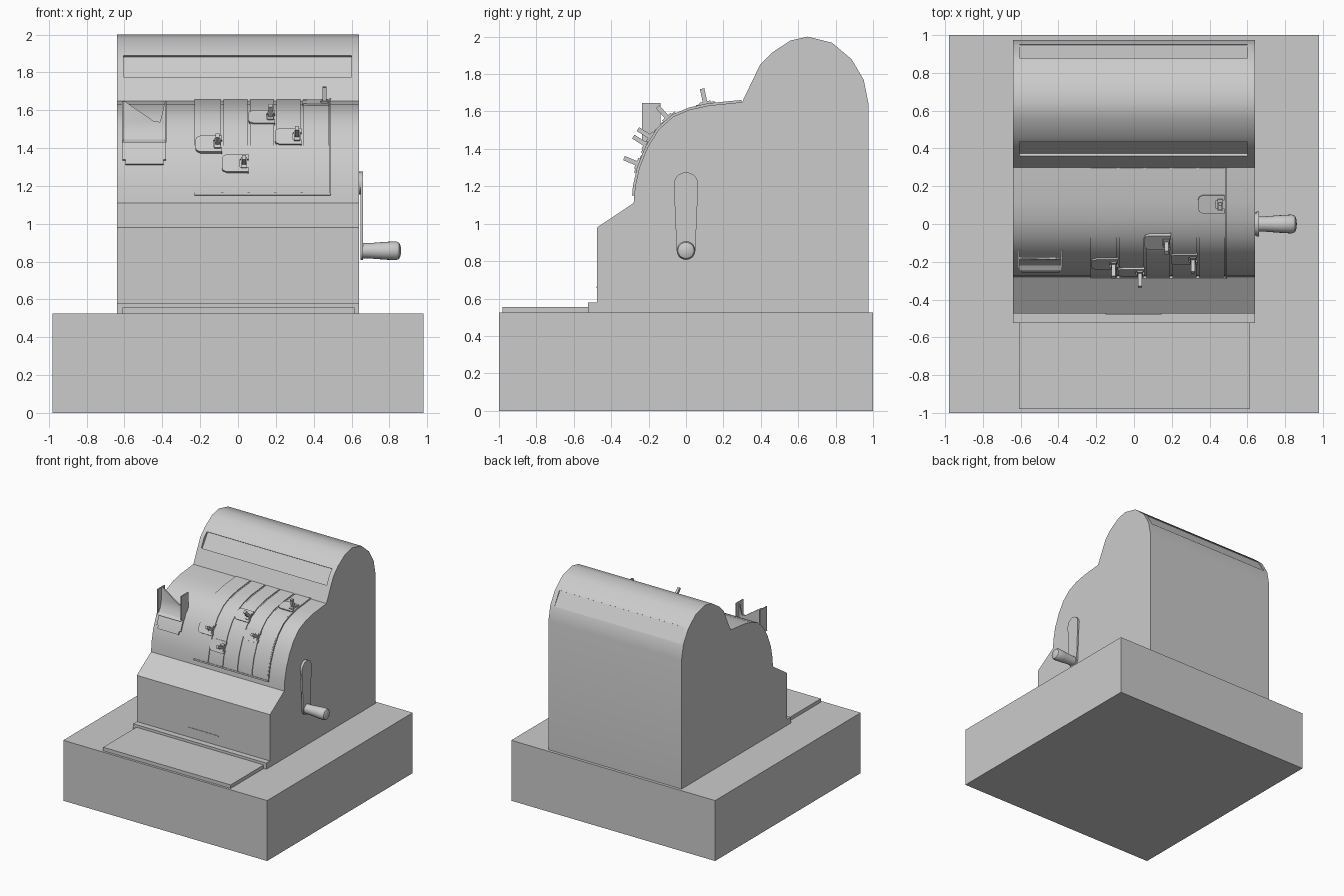
import bpy, bmesh, math
from mathutils import Vector

if "Cube" in bpy.data.objects:
    bpy.data.objects.remove(bpy.data.objects["Cube"])


def prism(name, pts, a, b, axis='x', smooth=False):
    """Extrude a closed outline: (y,z) along x, or (x,z) along y."""
    bm = bmesh.new()
    def P(p, t):
        return (t, p[0], p[1]) if axis == 'x' else (p[0], t, p[1])
    f = bm.faces.new([bm.verts.new(P(p, a)) for p in pts])
    r = bmesh.ops.extrude_face_region(bm, geom=[f])
    vs = [v for v in r['geom'] if isinstance(v, bmesh.types.BMVert)]
    bmesh.ops.translate(bm, verts=vs, vec=(b - a, 0, 0) if axis == 'x' else (0, b - a, 0))
    return finish(name, bm, smooth)


def finish(name, bm, smooth=False):
    bmesh.ops.recalc_face_normals(bm, faces=bm.faces)
    me = bpy.data.meshes.new(name)
    bm.to_mesh(me)
    bm.free()
    ob = bpy.data.objects.new(name, me)
    bpy.context.collection.objects.link(ob)
    if smooth:
        bpy.ops.object.select_all(action='DESELECT')
        bpy.context.view_layer.objects.active = ob
        ob.select_set(True)
        bpy.ops.object.shade_smooth_by_angle(angle=math.radians(30))
    return ob


def box(name, x0, x1, y0, y1, z0, z1):
    return prism(name, [(y0, z0), (y1, z0), (y1, z1), (y0, z1)], x0, x1)


def cut(ob, cutter):
    m = ob.modifiers.new('cut', 'BOOLEAN')
    m.operation, m.object, m.solver = 'DIFFERENCE', cutter, 'EXACT'
    cutter.hide_render = True
    cutter.hide_set(True)


# Curved key panel, listed bottom to top as (y, z)
ARC = [Vector(p) for p in [(-.28, 1.11), (-.272, 1.2), (-.25, 1.3), (-.205, 1.41), (-.145, 1.505),
                           (-.07, 1.572), (.02, 1.61), (.12, 1.632), (.30, 1.65)]]
LEN = [0]
for p, q in zip(ARC, ARC[1:]):
    LEN.append(LEN[-1] + (q - p).length)


def on_arc(s):
    """Point, tangent and outward normal at arc length s."""
    i = max(k for k in range(len(ARC) - 1) if LEN[k] <= s or k == 0)
    t = (ARC[i + 1] - ARC[i]).normalized()
    return ARC[i] + t * (s - LEN[i]), t, Vector((-t.y, t.x))


def s_at(z):
    for i in range(len(ARC) - 1):
        if z <= ARC[i + 1].y:
            return LEN[i] + (LEN[i + 1] - LEN[i]) * (z - ARC[i].y) / (ARC[i + 1].y - ARC[i].y)
    return LEN[-1]


def strip(name, x0, x1, s0, s1, h):
    """Thin plate that follows the curved panel."""
    ss = [s0] + [l for l in LEN if s0 < l < s1] + [s1]
    out, inn = [], []
    for s in ss:
        p, t, n = on_arc(s)
        out.append(p + n * h)
        inn.append(p - n * .01)
    return prism(name, out + inn[::-1], x0, x1, smooth=True)


# Plinth, drawer lip and counter plate
box('plinth', -.98, .98, -1, 1, 0, .525)
box('front_lip', -.64, .64, -.525, -.46, .52, .578)
box('counter_plate', -.61, .615, -.98, -.52, .52, .556)

# Main case
dome = [(.36, 1.775), (.396, 1.85), (.46, 1.915), (.56, 1.98), (.65, 2.0), (.78, 1.968),
        (.885, 1.88), (.95, 1.77), (.975, 1.645)]
case = prism('case', [(-.475, .52), (-.475, .98)] + [tuple(p) for p in ARC] + dome + [(.975, .52)],
             -.64, .64, smooth=True)

# Display windows sunk into both sides of the dome
for nm, a, b in (('front', (.362, 1.775), (.438, 1.888)), ('back', (.957, 1.775), (.885, 1.888))):
    a, b = Vector(a), Vector(b)
    t = (b - a).normalized()
    n = Vector((-t.y, t.x)) if nm == 'front' else Vector((t.y, -t.x))
    cutter = prism(nm + '_window_cutter', [a - n * .012, b - n * .012, b + n * .08, a + n * .08], -.605, .6)
    cut(case, cutter)
box('drawer_pull', -.15, .145, -.479, -.47, .655, .664)

# Five key strips, and the thin rails between them
edges = [-.23, -.09, .05, .19, .33, .48]
for i, (x0, x1) in enumerate(zip(edges, edges[1:])):
    strip(f'key_strip_{i}', x0 + (.014 if i else 0), x1, s_at(1.155), LEN[-1] - .002, .007)
strip('end_rail', .484, .492, s_at(1.155), LEN[-1] - .002, .012)
strip('bottom_rail', -.23, .49, s_at(1.15), s_at(1.163), .012)

# Sliding keys: forked pad with a rounded end, block and pin
PAD = [(.07, -.05), (.07, -.022), (.025, -.022), (.025, .022), (.07, .022), (.07, .05),
       (-.045, .05), (-.065, .04), (-.07, .025), (-.07, -.025), (-.065, -.04), (-.045, -.05)]


def place(ob, x, s):
    p, t, n = on_arc(s)
    ob.location = (x, p.x, p.y)
    ob.rotation_euler = (math.atan2(t.y, t.x) - math.pi / 2, 0, 0)


for i, (x, z) in enumerate([(-.155, 1.415), (-.015, 1.315), (.125, 1.555), (.265, 1.455), (.41, 1.629)]):
    s = s_at(z)
    place(prism(f'key_pad_{i}', PAD, -.016, .01, 'y'), x, s)
    place(box(f'key_block_{i}', .032, .062, -.024, .01, -.03, .03), x, s)
    place(box(f'key_pin_{i}', .037, .057, -.095, .01, -.012, .012), x, s)

# Receipt holder: curved sheet with a torn notch, side walls, rounded lip
sheet = prism('receipt_sheet', [(-.25, 1.43), (-.22, 1.445), (-.2, 1.48), (-.188, 1.53), (-.185, 1.645),
                                (-.175, 1.645), (-.175, 1.43)], -.61, -.38, smooth=True)
cut(sheet, prism('notch_cutter', [(-.603, 1.65), (-.445, 1.542), (-.412, 1.538), (-.385, 1.65)], -.3, -.1, 'y'))
for nm, x in (('left', -.614), ('right', -.386)):
    prism(f'receipt_{nm}_wall', [(-.235, 1.43), (-.235, 1.645), (-.137, 1.645), (-.137, 1.5)], x, x + .008)
strip('receipt_lip', -.61, -.38, s_at(1.335), s_at(1.43), .012)
strip('receipt_lip_end', -.595, -.395, s_at(1.31), s_at(1.336), .012)

# Crank arm, hub and turned handle
arm = []
for z, r, a0 in ((1.21, .065, 0), (.857, .05, math.pi)):
    arm += [(r * math.cos(a0 + math.pi * k / 10), z + r * math.sin(a0 + math.pi * k / 10)) for k in range(11)]
prism('crank_arm', arm, .648, .662, smooth=True)
prism('crank_hub', [(.06 * math.cos(k * math.pi / 10), 1.215 + .06 * math.sin(k * math.pi / 10))
                    for k in range(20)], .63, .662, smooth=True)

bm = bmesh.new()
prof = [(.65, 0), (.65, .04), (.70, .041), (.78, .047), (.835, .05), (.852, .043), (.86, .025), (.862, 0)]
vs = [bm.verts.new((x, 0, .857 + r)) for x, r in prof]
es = [bm.edges.new(e) for e in zip(vs, vs[1:])]
bmesh.ops.spin(bm, geom=vs + es, cent=(0, 0, .857), axis=(1, 0, 0), angle=2 * math.pi, steps=20)
bmesh.ops.remove_doubles(bm, verts=bm.verts, dist=1e-4)
finish('crank_handle', bm, True)
